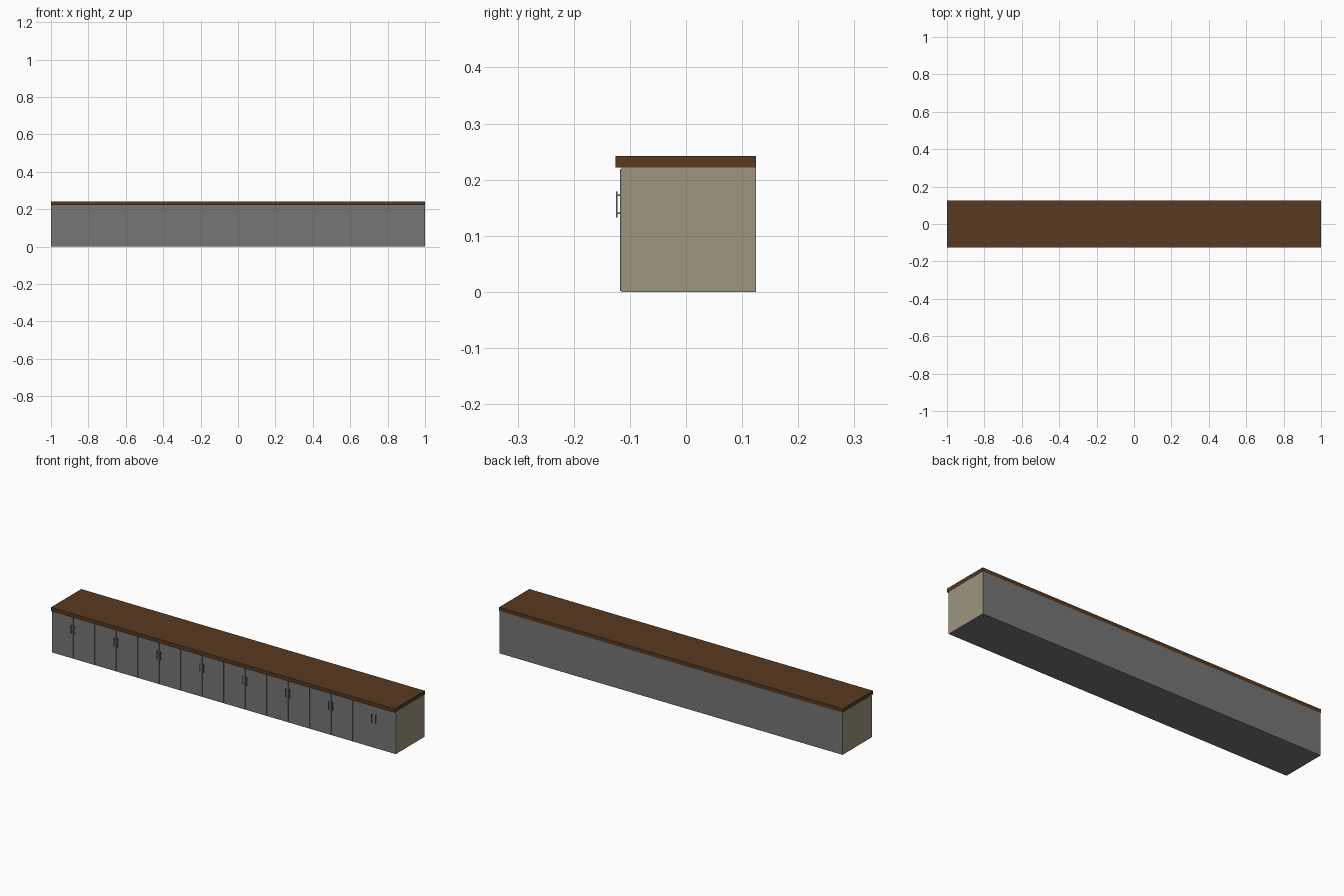
import bpy, bmesh
from mathutils import Matrix, Vector

if "Cube" in bpy.data.objects:
    bpy.data.objects.remove(bpy.data.objects["Cube"])


def material(name, rgb):
    m = bpy.data.materials.new(name)
    m.diffuse_color = (*rgb, 1)
    m.use_nodes = True
    m.node_tree.nodes["Principled BSDF"].inputs["Base Color"].default_value = m.diffuse_color
    return m


wood = material("brown wood", (0.098, 0.041, 0.015))
grey = material("grey laminate", (0.18, 0.18, 0.18))
beige = material("beige panel", (0.34, 0.30, 0.215))


def boxes(name, spans, mats):
    """One object made of boxes, each given as (x0, x1, y0, y1, z0, z1)."""
    bm = bmesh.new()
    for x0, x1, y0, y1, z0, z1 in spans:
        centre = Vector((x0 + x1, y0 + y1, z0 + z1)) / 2
        size = Matrix.Diagonal((x1 - x0, y1 - y0, z1 - z0, 1))
        bmesh.ops.create_cube(bm, size=1, matrix=Matrix.Translation(centre) @ size)
    mesh = bpy.data.meshes.new(name)
    bm.to_mesh(mesh)
    bm.free()
    for m in mats:
        mesh.materials.append(m)
    ob = bpy.data.objects.new(name, mesh)
    bpy.context.collection.objects.link(ob)
    return ob


# Cabinet body: grey with beige end panels
body = boxes("cabinet_body", [(-0.999, 0.999, -0.115, 0.125, 0, 0.222)], [grey, beige])
for p in body.data.polygons:
    p.material_index = 1 if abs(p.normal.x) > 0.9 else 0

# Worktop overhanging the front
boxes("worktop", [(-1, 1, -0.126, 0.125, 0.222, 0.242)], [wood])

# Sixteen doors in pairs, handles beside the middle seam of each pair
W, GAP = 0.125, 0.0015
for i in range(16):
    x = -1 + i * W
    boxes(f"door_{i + 1}", [(x + GAP, x + W - GAP, -0.118, -0.115, 0.002, 0.219)], [grey])
    hx = x + W - 0.011 if i % 2 == 0 else x + 0.011
    r = 0.0015
    bar = (hx - r, hx + r, -0.125, -0.122, 0.133, 0.179)
    posts = [(hx - r, hx + r, -0.122, -0.118, z - r, z + r) for z in (0.140, 0.172)]
    boxes(f"handle_{i + 1}", [bar] + posts, [grey])
